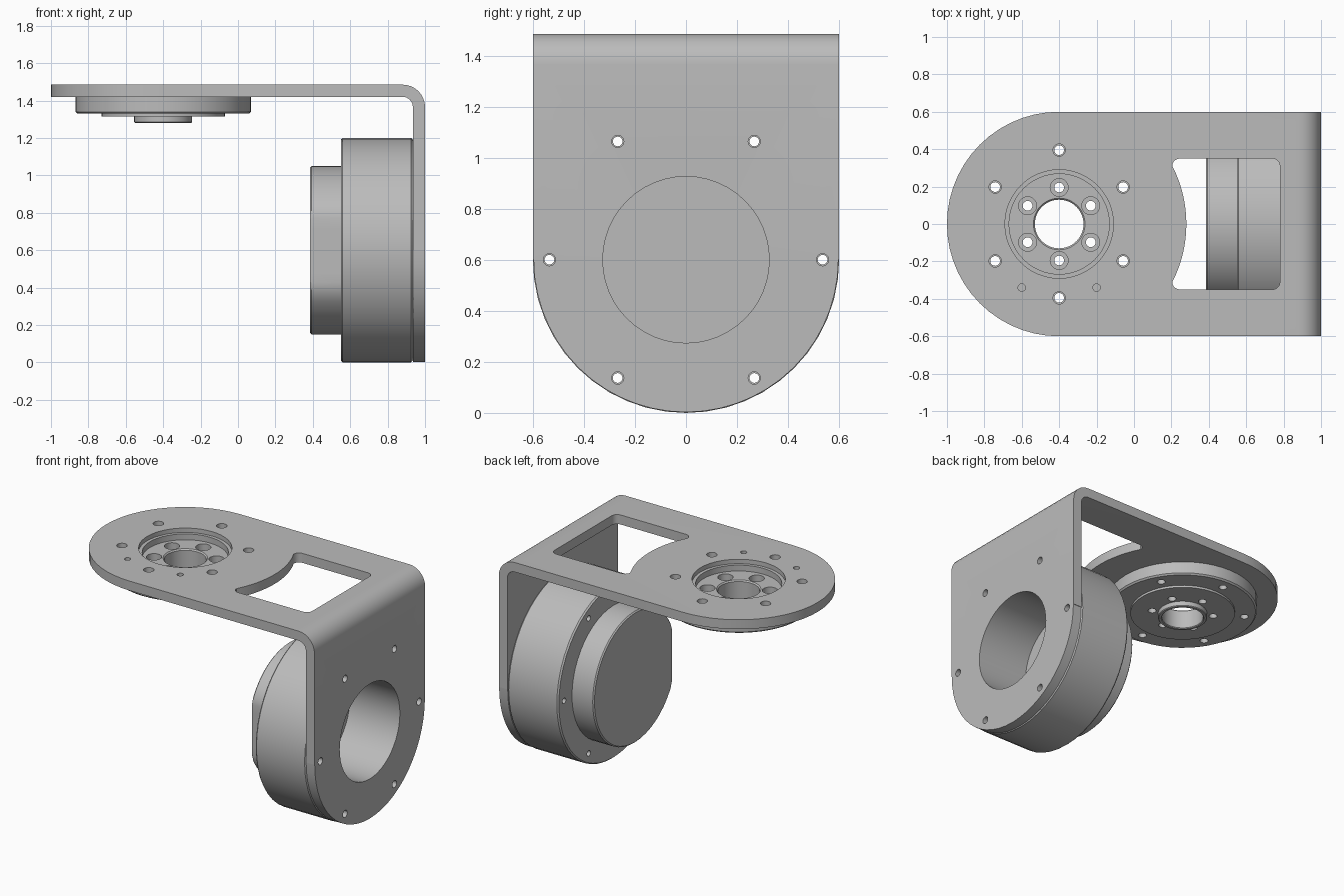
import bpy, bmesh
from math import sin, cos, radians, sqrt, asin, degrees
from mathutils import Matrix

if "Cube" in bpy.data.objects:
    bpy.data.objects.remove(bpy.data.objects["Cube"], do_unlink=True)

grey = bpy.data.materials.new("metal grey")
grey.use_nodes = True
colour = (0.5, 0.5, 0.5, 1)
grey.diffuse_color = colour
grey.node_tree.nodes["Principled BSDF"].inputs["Base Color"].default_value = colour

SEGMENTS = 48
HUB_X = -0.4      # centre of the upper flange
MOTOR_Z = 0.6     # centre height of the motor


def make_object(name, bm):
    bmesh.ops.recalc_face_normals(bm, faces=bm.faces)
    mesh = bpy.data.meshes.new(name)
    bm.to_mesh(mesh)
    bm.free()
    mesh.materials.append(grey)
    obj = bpy.data.objects.new(name, mesh)
    bpy.context.collection.objects.link(obj)
    return obj


def place(axis, a, b, d):
    return {"X": (d, a, b), "Y": (a, d, b), "Z": (a, b, d)}[axis]


def arc(ca, cb, r, start, end, steps=8):
    angles = [radians(start + (end - start) * i / steps) for i in range(steps + 1)]
    return [(ca + r * cos(t), cb + r * sin(t)) for t in angles]


def prism(name, outline, axis, low, high):
    bm = bmesh.new()
    ends = [[bm.verts.new(place(axis, a, b, d)) for a, b in outline] for d in (low, high)]
    n = len(outline)
    for ring in ends:
        bm.faces.new(ring)
    for i in range(n):
        j = (i + 1) % n
        bm.faces.new((ends[0][i], ends[0][j], ends[1][j], ends[1][i]))
    return make_object(name, bm)


def lathe(name, profile, axis, ca, cb, closed=False):
    """Spin (radius, position) points about an axis."""
    bm = bmesh.new()
    rings = []
    for r, d in profile:
        count = SEGMENTS if r else 1
        rings.append([bm.verts.new(place(axis, ca + r * cos(radians(360 * i / SEGMENTS)),
                                         cb + r * sin(radians(360 * i / SEGMENTS)), d))
                      for i in range(count)])
    pairs = list(zip(rings, rings[1:]))
    if closed:
        pairs.append((rings[-1], rings[0]))
    for p, q in pairs:
        for i in range(SEGMENTS):
            j = (i + 1) % SEGMENTS
            corners = [p[i % len(p)], p[j % len(p)], q[j % len(q)], q[i % len(q)]]
            bm.faces.new(list(dict.fromkeys(corners)))
    return make_object(name, bm)


def drills(axis, centres, radius, low, high, segments=20):
    bm = bmesh.new()
    turn = Matrix.Rotation(radians(90), 4, "Y") if axis == "X" else Matrix.Identity(4)
    for a, b in centres:
        spot = Matrix.Translation(place(axis, a, b, (low + high) / 2))
        bmesh.ops.create_cone(bm, cap_ends=True, segments=segments, radius1=radius,
                              radius2=radius, depth=high - low, matrix=spot @ turn)
    return make_object("cutter", bm)


def cut(obj, cutter, operation="DIFFERENCE"):
    cutter.hide_render = True
    mod = obj.modifiers.new("cut", "BOOLEAN")
    mod.operation = operation
    mod.solver = "EXACT"
    mod.object = cutter
    bpy.context.view_layer.objects.active = obj
    bpy.ops.object.modifier_apply(modifier=mod.name)
    bpy.data.objects.remove(cutter, do_unlink=True)


def bolt_circle(ca, cb, r, start):
    return arc(ca, cb, r, start, start + 300, 5)


hub_bolts = bolt_circle(HUB_X, 0, 0.395, 30)
inner_bolts = bolt_circle(HUB_X, 0, 0.195, 30)
motor_bolts = bolt_circle(0, MOTOR_Z, 0.535, 0)

# Bent bracket: L section trimmed to a round end on each leg
section = ([(-1.1, 1.42)] + arc(0.88, 1.365, 0.055, 90, 0) + [(0.935, -0.1), (1, -0.1)]
           + arc(0.88, 1.365, 0.12, 0, 90) + [(-1.1, 1.485)])
bracket = prism("bracket", section, "Y", -0.65, 0.65)
top_outline = arc(HUB_X, 0, 0.6, 90, 270, 28) + [(1.2, -0.6), (1.2, 0.6)]
cut(bracket, prism("cutter", top_outline, "Z", -1, 2), "INTERSECT")
side_outline = arc(0, MOTOR_Z, 0.597, 180, 360, 28) + [(0.7, 0.6), (0.7, 2), (-0.7, 2), (-0.7, 0.6)]
cut(bracket, prism("cutter", side_outline, "X", -2, 2), "INTERSECT")

# Window in the top leg, with one edge curved around the flange
sweep = degrees(asin(0.31 / 0.68))
corner_x = HUB_X + sqrt(0.68 ** 2 - 0.31 ** 2) + 0.04
window = (arc(HUB_X, 0, 0.68, -sweep, sweep, 16) + arc(corner_x, 0.31, 0.04, 180, 90, 5)[1:]
          + arc(0.74, 0.31, 0.04, 90, 0, 5) + arc(0.74, -0.31, 0.04, 0, -90, 5)
          + arc(corner_x, -0.31, 0.04, -90, -180, 5)[:-1])
cut(bracket, prism("cutter", window, "Z", 1.3, 1.6))

# Bracket holes
cut(bracket, drills("Z", [(HUB_X, 0)], 0.29, 1.3, 1.6, SEGMENTS))
cut(bracket, drills("Z", hub_bolts, 0.033, 1.3, 1.6))
cut(bracket, drills("Z", [(HUB_X - 0.2, -0.34), (HUB_X + 0.2, -0.34)], 0.02, 1.3, 1.6))
cut(bracket, drills("X", [(0, MOTOR_Z)], 0.326, 0.8, 1.2, SEGMENTS))
cut(bracket, drills("X", motor_bolts, 0.024, 0.8, 1.2))

# Flange under the top leg, with raised rim, stepped boss and bore
flange = lathe("flange", [
    (0.13, 1.285), (0.135, 1.28), (0.15, 1.28), (0.155, 1.285), (0.155, 1.315), (0.33, 1.315),
    (0.33, 1.33), (0.46, 1.33), (0.47, 1.34), (0.47, 1.42), (0.295, 1.42),
    (0.295, 1.455), (0.268, 1.455), (0.268, 1.415), (0.138, 1.415), (0.13, 1.407)],
    "Z", HUB_X, 0, closed=True)
cut(flange, drills("Z", hub_bolts, 0.026, 1.2, 1.6))
cut(flange, drills("Z", inner_bolts, 0.048, 1.36, 1.6))
cut(flange, drills("Z", inner_bolts, 0.026, 1.2, 1.6))

# Motor body: hollow drum open towards the bracket
motor_body = lathe("motor_body", [
    (0, 0.62), (0.326, 0.62), (0.326, 0.935), (0.59, 0.935), (0.6, 0.925),
    (0.6, 0.56), (0.592, 0.55), (0, 0.55)], "X", 0, MOTOR_Z)
cut(motor_body, drills("X", motor_bolts, 0.019, 0.4, 1.1))

# Motor cap: smaller disc with a flat on its front side
motor_cap = lathe("motor_cap", [
    (0, 0.385), (0.442, 0.385), (0.45, 0.393), (0.45, 0.553), (0, 0.553)], "X", 0, MOTOR_Z)
for v in motor_cap.data.vertices:
    v.co.y = max(v.co.y, -0.4)

# Smooth curved walls, keep edges sharp
bpy.ops.object.select_all(action="DESELECT")
for obj in (bracket, flange, motor_body, motor_cap):
    obj.select_set(True)
    bpy.context.view_layer.objects.active = obj
bpy.ops.object.shade_smooth_by_angle(angle=radians(25))
